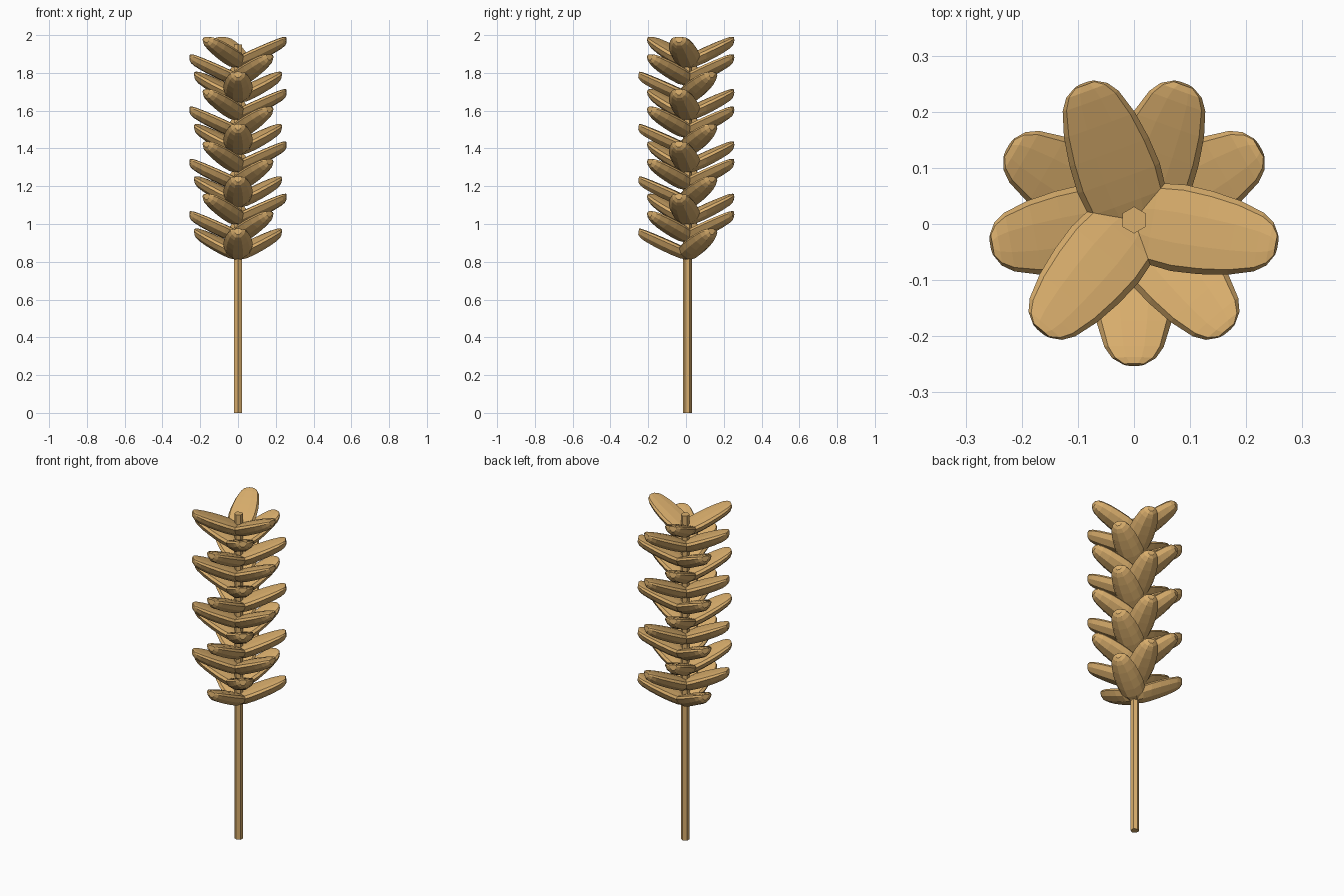
import bpy, bmesh
from math import radians, cos, sin
from mathutils import Matrix

cube = bpy.data.objects.get("Cube")
if cube:
    bpy.data.objects.remove(cube, do_unlink=True)

straw = bpy.data.materials.new("straw_gold")
straw.use_nodes = True
straw.diffuse_color = (0.69, 0.42, 0.15, 1)
straw.node_tree.nodes["Principled BSDF"].inputs["Base Color"].default_value = (0.69, 0.42, 0.15, 1)

CENTRE_Y = 0.007
RINGS, RING_STEP = 12, 0.0923
TILT = radians(24)
TIP_REACH, TIP_Z = 0.258, 0.968


def finish(bm, name):
    bmesh.ops.recalc_face_normals(bm, faces=bm.faces)
    mesh = bpy.data.meshes.new(name)
    bm.to_mesh(mesh)
    bm.free()
    mesh.materials.append(straw)
    return mesh


def add(name, mesh):
    obj = bpy.data.objects.new(name, mesh)
    bpy.context.collection.objects.link(obj)
    return obj


# Stem: thin six-sided rod
bm = bmesh.new()
bmesh.ops.create_cone(bm, cap_ends=True, segments=6, radius1=0.024, radius2=0.024, depth=1.95,
                      matrix=Matrix.Translation((0, CENTRE_Y, 0.975)))
add("stem", finish(bm, "stem"))

# Grain: flat-topped, deep-bellied seed lofted from the inner end to the blunt tip
stations = [(-0.03, 0.025), (0, 0.055), (0.035, 0.073), (0.08, 0.078), (0.13, 0.075),
            (0.181, 0.067), (0.226, 0.053), (0.246, 0.039), (0.257, 0.02)]
half = [(0.35, 1), (0.87, 0.75), (1, 0), (0.8, -0.55), (0.35, -1)]
section = half + [(-a, b) for a, b in reversed(half)]

bm = bmesh.new()
loops = []
for reach, width in stations:
    fullness = (width / 0.078) ** 0.6
    rise, belly = 0.02 * fullness, 0.056 * fullness
    rim_z = TIP_Z - (TIP_REACH - reach) * sin(TILT) / cos(TILT)
    loop = []
    for a, b in section:
        off = b * (rise if b > 0 else belly)
        lean = 0.3 * sin(TILT) * off
        loop.append(bm.verts.new((reach - lean, a * width, rim_z + off * cos(TILT))))
    loops.append(loop)
for p, q in zip(loops, loops[1:]):
    for i in range(len(p)):
        j = (i + 1) % len(p)
        bm.faces.new((p[i], p[j], q[j], q[i]))
bm.faces.new(loops[0])
bm.faces.new(loops[-1])
grain = finish(bm, "grain")

# Rings of three grains, each ring turned 40 degrees from the one below
for ring in range(RINGS):
    for k in range(3):
        obj = add(f"grain_{ring + 1}_{k + 1}", grain)
        obj.location = (0, CENTRE_Y, ring * RING_STEP)
        obj.rotation_euler.z = radians(-90 + 40 * ring + 120 * k)
